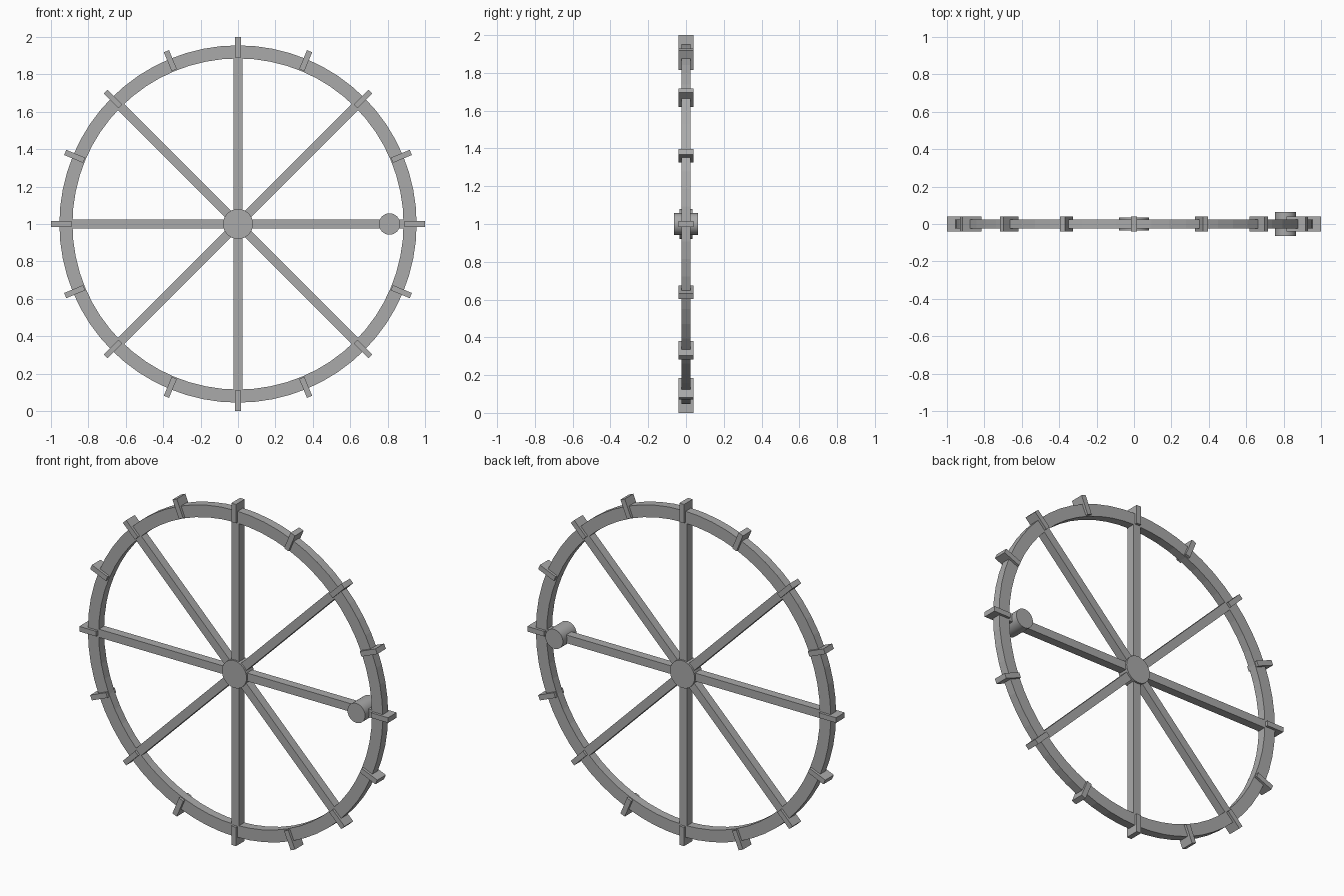
import bpy, bmesh, math
from mathutils import Matrix, Vector

if "Cube" in bpy.data.objects:
    bpy.data.objects.remove(bpy.data.objects["Cube"], do_unlink=True)

CENTRE = Vector((0, 0, 1))

# Single plain grey
grey = bpy.data.materials.new("plain grey")
grey.use_nodes = True
colour = (0.4, 0.4, 0.4, 1)
grey.diffuse_color = colour
grey.node_tree.nodes["Principled BSDF"].inputs["Base Color"].default_value = colour


def finish(name, bm):
    bmesh.ops.recalc_face_normals(bm, faces=bm.faces)
    mesh = bpy.data.meshes.new(name)
    bm.to_mesh(mesh)
    bm.free()
    mesh.materials.append(grey)
    obj = bpy.data.objects.new(name, mesh)
    bpy.context.collection.objects.link(obj)
    return obj


def radial_bar(name, angle, inner, outer, width, depth):
    """Box lying along a radius of the wheel."""
    bm = bmesh.new()
    place = (Matrix.Translation(CENTRE) @ Matrix.Rotation(-angle, 4, 'Y')
             @ Matrix.Translation(((inner + outer) / 2, 0, 0))
             @ Matrix.Diagonal((outer - inner, depth, width, 1)))
    bmesh.ops.create_cube(bm, size=1, matrix=place)
    return finish(name, bm)


def cross_cylinder(name, x, radius, depth):
    """Cylinder running front to back through the wheel."""
    bm = bmesh.new()
    place = Matrix.Translation(CENTRE + Vector((x, 0, 0))) @ Matrix.Rotation(math.pi / 2, 4, 'X')
    bmesh.ops.create_cone(bm, cap_ends=True, segments=32, radius1=radius,
                          radius2=radius, depth=depth, matrix=place)
    obj = finish(name, bm)
    bpy.ops.object.select_all(action='DESELECT')
    obj.select_set(True)
    bpy.context.view_layer.objects.active = obj
    bpy.ops.object.shade_smooth_by_angle()


# Rim: rectangular section swept around the axle
bm = bmesh.new()
section = [(0.885, -0.025), (0.955, -0.025), (0.955, 0.025), (0.885, 0.025)]
verts = [bm.verts.new((r, y, 1)) for r, y in section]
edges = [bm.edges.new((verts[i], verts[(i + 1) % 4])) for i in range(4)]
bmesh.ops.spin(bm, geom=verts + edges, cent=CENTRE, axis=(0, 1, 0),
               angle=math.tau, steps=64, use_merge=True)
bmesh.ops.remove_doubles(bm, verts=bm.verts, dist=0.0001)
finish("rim", bm)

# Spokes from hub to rim
for i in range(8):
    radial_bar(f"spoke_{i + 1}", i * math.tau / 8, 0, 0.9, 0.048, 0.05)

# Cogs clamped across the rim
for i in range(16):
    radial_bar(f"cog_{i + 1}", i * math.tau / 16, 0.89, 1.0, 0.03, 0.08)

# Hub and crank handle
cross_cylinder("hub", 0, 0.08, 0.07)
cross_cylinder("handle", 0.81, 0.057, 0.126)
